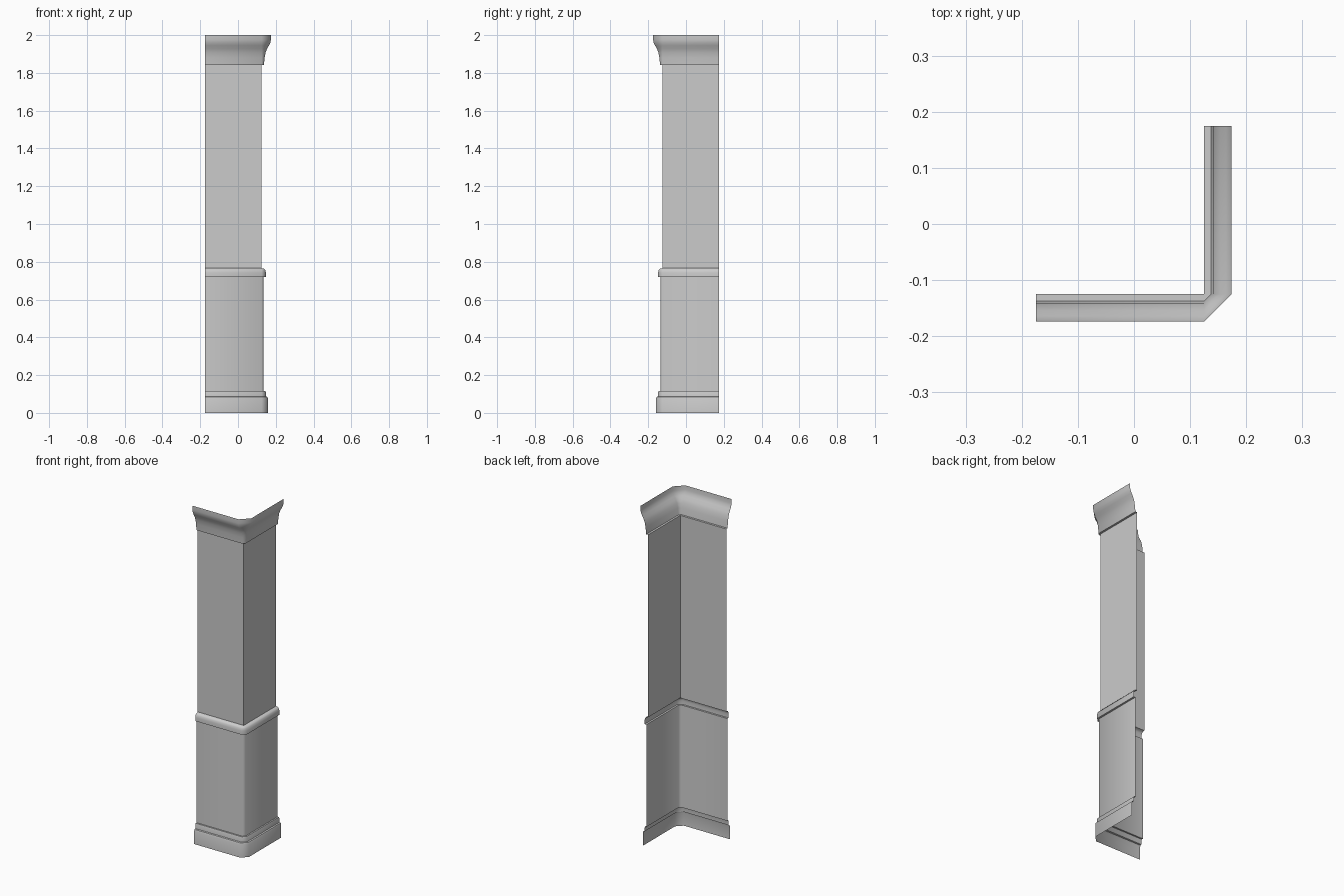
import bpy, bmesh, math

if "Cube" in bpy.data.objects:
    bpy.data.objects.remove(bpy.data.objects["Cube"])

END = 0.175    # free ends of the two wings
WALL = 0.125   # shaft plane distance from centre


def corner_sweep(name, profile):
    """Sweep an (outward offset, height) profile round the bevelled L corner."""
    bm = bmesh.new()
    rows = []
    for d, z in profile:
        path = [(-END, -WALL - d), (WALL, -WALL - d), (WALL + d, -WALL), (WALL + d, END)]
        rows.append([bm.verts.new((x, y, z)) for x, y in path])
    for low, high in zip(rows, rows[1:]):
        for i in range(3):
            bm.faces.new((low[i], low[i + 1], high[i + 1], high[i]))
    # the bevel closes to a sharp corner where the offset is zero
    bmesh.ops.remove_doubles(bm, verts=bm.verts, dist=0.0001)
    mesh = bpy.data.meshes.new(name)
    bm.to_mesh(mesh)
    bm.free()
    obj = bpy.data.objects.new(name, mesh)
    bpy.context.collection.objects.link(obj)
    bpy.ops.object.select_all(action='DESELECT')
    obj.select_set(True)
    bpy.context.view_layer.objects.active = obj
    bpy.ops.object.shade_smooth_by_angle(angle=math.radians(50))


# stepped plinth at the floor
corner_sweep("base_moulding", [
    (0.034, 0), (0.034, 0.075), (0.031, 0.085), (0.023, 0.087),
    (0.022, 0.11), (0.020, 0.117), (0.011, 0.117)])

# lower panel
corner_sweep("lower_panel", [(0.011, 0.117), (0.011, 0.72)])

# rounded rail above the lower panel
corner_sweep("middle_rail", [
    (0.011, 0.72), (0.022, 0.72), (0.0225, 0.742), (0.020, 0.755),
    (0.014, 0.763), (0.0, 0.766)])

# plain upper shaft
corner_sweep("upper_shaft", [(0, 0.766), (0, 1.842)])

# flared crown
corner_sweep("crown_moulding", [
    (0, 1.842), (0.012, 1.842), (0.016, 1.88), (0.021, 1.907), (0.029, 1.928),
    (0.039, 1.945), (0.046, 1.96), (0.049, 1.975), (0.049, 2.0)])
